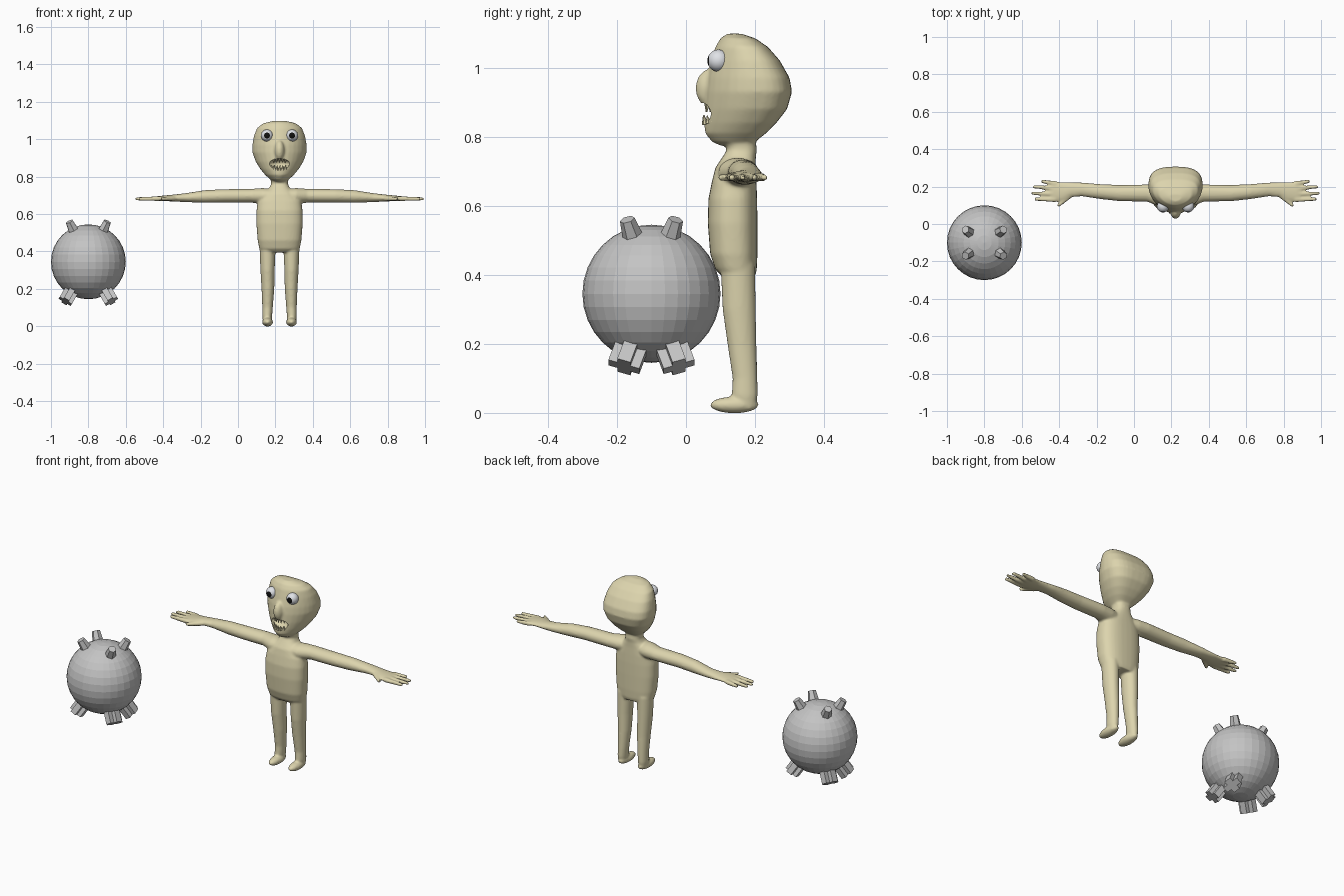
import bpy, bmesh, math
from mathutils import Vector, Matrix

if "Cube" in bpy.data.objects:
    bpy.data.objects.remove(bpy.data.objects["Cube"])

CX = 0.222  # centre line of the figure


def material(name, rgb):
    m = bpy.data.materials.new(name)
    m.diffuse_color = (*rgb, 1)
    m.use_nodes = True
    m.node_tree.nodes["Principled BSDF"].inputs["Base Color"].default_value = m.diffuse_color
    return m


SKIN = material("tan skin", (0.72, 0.66, 0.42))
GREY = material("grey", (0.55, 0.55, 0.55))
WHITE = material("eye white", (0.8, 0.82, 0.86))
BLACK = material("pupil black", (0.005, 0.005, 0.005))


def finish(bm, name, mats):
    bmesh.ops.recalc_face_normals(bm, faces=bm.faces)
    me = bpy.data.meshes.new(name)
    bm.to_mesh(me)
    bm.free()
    ob = bpy.data.objects.new(name, me)
    bpy.context.collection.objects.link(ob)
    for m in mats:
        me.materials.append(m)
    return ob


def loft(bm, rings):
    rows = [[bm.verts.new(p) for p in r] for r in rings]
    n = len(rows[0])
    for a, b in zip(rows, rows[1:]):
        for i in range(n):
            bm.faces.new((a[i], a[(i + 1) % n], b[(i + 1) % n], b[i]))
    bm.faces.new(rows[0])
    bm.faces.new(rows[-1])


def slice_z(z, x, hw, yf, yb, mid=0.5, pf=2.0, pb=2.0, n=32):
    """Horizontal ring, with its own roundness at the front and the back."""
    ym = yf + (yb - yf) * mid
    out = []
    for i in range(n):
        c, s = math.cos(math.tau * i / n), math.sin(math.tau * i / n)
        p, d = (pb, yb - ym) if s > 0 else (pf, ym - yf)
        out.append((x + math.copysign(hw * abs(c) ** (2 / p), c),
                    ym + math.copysign(d * abs(s) ** (2 / p), s), z))
    return out


def slice_x(x, y, z, ry, rz, n=20):
    return [(x, y + ry * math.cos(math.tau * i / n), z + rz * math.sin(math.tau * i / n))
            for i in range(n)]


def ball(bm, c, r, seg=24, rings=16):
    m = Matrix.Translation(c) @ Matrix.Diagonal((*r, 1))
    return bmesh.ops.create_uvsphere(bm, u_segments=seg, v_segments=rings, radius=1, matrix=m)


def cone(bm, a, b, r1, r2, seg=12):
    a, b = Vector(a), Vector(b)
    rot = (b - a).to_track_quat('Z', 'Y').to_matrix().to_4x4()
    bmesh.ops.create_cone(bm, cap_ends=True, segments=seg, radius1=r1, radius2=r2,
                          depth=(b - a).length, matrix=Matrix.Translation((a + b) / 2) @ rot)


bm = bmesh.new()
# head: (height, half width, front, back)
HEAD = [(.774, .03, .10, .18), (.785, .05, .075, .2), (.81, .077, .055, .232),
        (.84, .102, .053, .262), (.88, .127, .053, .293), (.93, .145, .055, .307),
        (.97, .145, .06, .30), (1.02, .136, .073, .272), (1.06, .12, .085, .237),
        (1.085, .088, .10, .2), (1.098, .035, .12, .16)]
loft(bm, [slice_z(z, CX, w, f, b, .58, 1.8, 2.8) for z, w, f, b in HEAD])
# nose
ball(bm, (CX, .068, .94), (.028, .04, .055))
# torso and neck
TORSO = [(.395, .085, .105, .2), (.415, .108, .085, .205), (.46, .117, .07, .207),
         (.55, .124, .063, .207), (.62, .123, .065, .206), (.67, .116, .075, .204),
         (.71, .085, .085, .202), (.74, .055, .105, .202), (.76, .045, .118, .205),
         (.81, .047, .11, .2)]
loft(bm, [slice_z(z, CX, w, f, b, .5, 2.5, 2.5) for z, w, f, b in TORSO])

LEG = [(.01, .066, .02, .15, .2), (.05, .066, .026, .132, .208), (.1, .064, .028, .135, .207),
       (.2, .062, .034, .12, .204), (.3, .064, .038, .106, .202), (.43, .064, .043, .1, .2)]
ARM = [(.02, .14, .695, .05, .04), (.09, .15, .697, .056, .042), (.15, .165, .698, .046, .037),
       (.3, .165, .697, .043, .036), (.4, .173, .694, .04, .034), (.5, .185, .688, .037, .024),
       (.56, .183, .686, .04, .019), (.6, .172, .685, .052, .016), (.65, .172, .683, .056, .013),
       (.67, .172, .682, .05, .01)]
# fingers and thumb: (start offset, start y, tip offset, tip y)
FINGERS = [(.64, .217, .718, .228), (.64, .189, .762, .2), (.64, .16, .772, .165),
           (.64, .13, .755, .133), (.565, .15, .63, .096)]
for s in (-1, 1):
    loft(bm, [slice_z(z, CX + s * x, w, f, b) for z, x, w, f, b in LEG])
    ball(bm, (CX + s * .064, .14, .023), (.029, .071, .024))  # foot
    loft(bm, [slice_x(CX + s * x, y, z, ry, rz) for x, y, z, ry, rz in ARM])
    for x0, y0, x1, y1 in FINGERS:
        cone(bm, (CX + s * x0, y0, .683), (CX + s * x1, y1, .681), .0135, .009)
body = finish(bm, "body", [SKIN])

# mouth hollow cutter
bm = bmesh.new()
ball(bm, (CX, .045, .868), (.062, .055, .03), 32, 20)
cutter = finish(bm, "mouth_cutter", [SKIN])
cutter.hide_render = True

# fuse the body, soften it, then cut the mouth
bpy.context.view_layer.objects.active = body
body.select_set(True)
m = body.modifiers.new("fuse", 'REMESH')
m.mode, m.voxel_size = 'VOXEL', .006
m = body.modifiers.new("soften", 'SMOOTH')
m.factor, m.iterations = .5, 5
m = body.modifiers.new("mouth", 'BOOLEAN')
m.operation, m.object, m.solver = 'DIFFERENCE', cutter, 'EXACT'
for name in ("fuse", "soften", "mouth"):
    bpy.ops.object.modifier_apply(modifier=name)
bpy.data.objects.remove(cutter)
bpy.ops.object.shade_smooth_by_angle(angle=math.radians(50))

# jagged teeth in two curved rows
bm = bmesh.new()
for i in range(-3, 4):
    x, y = CX + i * .015, .06 + .0028 * i * i
    cone(bm, (x, y, .902 - .001 * i * i), (x, y - .002, .872), .008, .001, 6)
    cone(bm, (x, y - .006, .835 + .001 * i * i), (x + .003, y - .01, .862), .009, .001, 6)
finish(bm, "teeth", [SKIN])

# eyes with a pupil facing forward
for s, side in ((-1, "right"), (1, "left")):
    bm = bmesh.new()
    c = Vector((CX + s * .067, .094, 1.02))
    ball(bm, (0, 0, 0), (.032, .032, .032), 32, 24)
    bmesh.ops.rotate(bm, verts=bm.verts, matrix=Matrix.Rotation(math.pi / 2, 3, 'X'))
    for f in bm.faces:
        f.smooth = True
        f.material_index = int(f.calc_center_median().normalized().y < -.84)
    bmesh.ops.translate(bm, verts=bm.verts, vec=c)
    finish(bm, side + "_eye", [WHITE, BLACK])

# faceted ball
BC = Vector((-.8, -.1, .345))
bm = bmesh.new()
ball(bm, BC, (.2, .2, .2), 32, 16)
finish(bm, "ball", [GREY])

# studs on top and cross-shaped feet below
studs, feet = bmesh.new(), bmesh.new()
A, B = .047, .02
CROSS = [(A, B), (B, B), (B, A), (-B, A), (-B, B), (-A, B),
         (-A, -B), (-B, -B), (-B, -A), (B, -A), (B, -B), (A, -B)]
for sx in (-1, 1):
    for sy in (-1, 1):
        d = Vector((sx * .09, sy * .062, .19)).normalized()
        cone(studs, BC + d * .17, BC + d * .248, .033, .022, 6)
        d = Vector((sx * .105, sy * .068, -.18)).normalized()
        u = Vector((0, 1, 0)) - d * d.y
        u.normalize()
        v = d.cross(u)
        loft(feet, [[BC + d * h + u * p + v * q * .8 for p, q in CROSS] for h in (.16, .258)])
finish(studs, "ball_studs", [GREY])
finish(feet, "ball_feet", [GREY])
